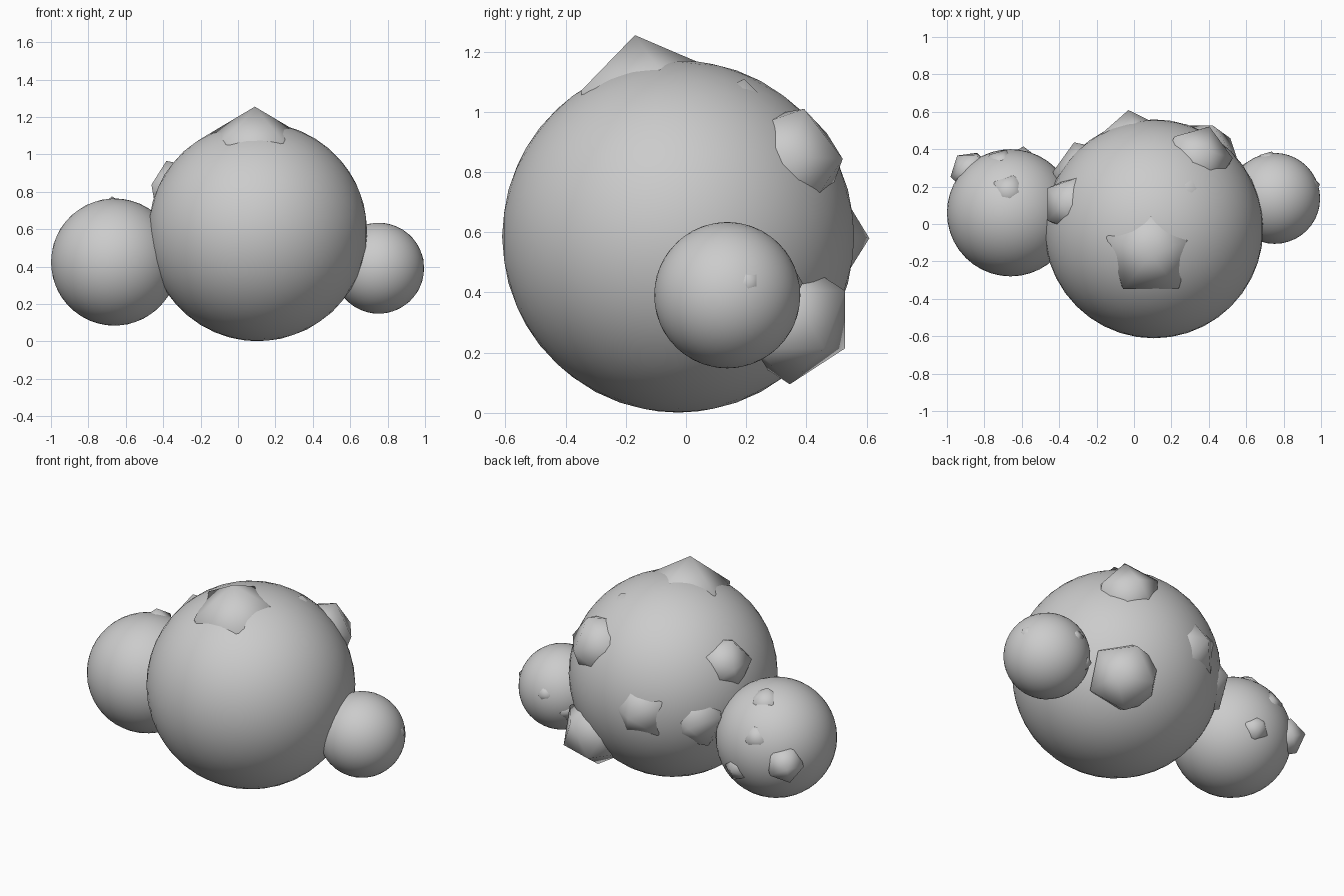
import bpy
from math import pi
from mathutils import Vector, Quaternion


def ball(name, centre, radius, detail=4, tip=(0, 0, 1), spin=0):
    """Smooth icosphere with one vertex turned towards tip."""
    bpy.ops.mesh.primitive_ico_sphere_add(subdivisions=detail, radius=radius, location=centre)
    ob = bpy.context.object
    ob.name = name
    ob.rotation_mode = 'QUATERNION'
    ob.rotation_quaternion = (Vector((0, 0, 1)).rotation_difference(Vector(tip))
                              @ Quaternion((0, 0, 1), spin))
    for p in ob.data.polygons:
        p.use_smooth = True
    return ob


# Three main round masses
ball("main_ball", (0.106, -0.026, 0.586), 0.585)
ball("left_ball", (-0.66, 0.06, 0.424), 0.34)
ball("right_ball", (0.752, 0.137, 0.391), 0.243)

# Large shallow lump on the crown
ball("crown_lump", (0.09, -0.128, 0.978), 0.28, 1, (0, -0.15, 1), pi / 2)

# Coarse lumps half sunk in the main ball: centre, radius, tip direction
main_lumps = [
    ((-0.325, 0.105, 0.81), 0.165, (-0.06, 0, 0.16)),
    ((0.33, 0.335, 0.83), 0.20, (0.07, 0.06, 0.19)),
    ((0.25, 0.16, 0.92), 0.20, (0.05, 0.03, 0.17)),
    ((-0.01, 0.41, 0.58), 0.20, (-0.02, 0.2, 0)),
    ((-0.25, 0.26, 0.53), 0.19, (-0.06, 0.15, 0)),
    ((0.36, 0.345, 0.31), 0.215, (0, 0, 1)),
]
# Smaller lumps on the side balls
left_lumps = [
    ((-0.67, 0.17, 0.67), 0.105, (-0.04, 0, 1)),
    ((-0.87, 0.28, 0.405), 0.115, (-0.07, 0.08, 0.01)),
    ((-0.71, 0.31, 0.53), 0.09, (0, 0.5, 1)),
    ((-0.60, 0.325, 0.335), 0.09, (0.1, 1, 0)),
]
right_lumps = [
    ((0.72, 0.33, 0.43), 0.06, (0, 0.5, 1)),
    ((0.62, 0.28, 0.34), 0.06, (-1, 0.5, 0)),
    ((0.93, 0.20, 0.43), 0.065, (1, 0.2, 0.1)),
]
for part, lumps in (("main_lump", main_lumps), ("left_lump", left_lumps), ("right_lump", right_lumps)):
    for centre, radius, tip in lumps:
        ball(part, centre, radius, 1, tip)
